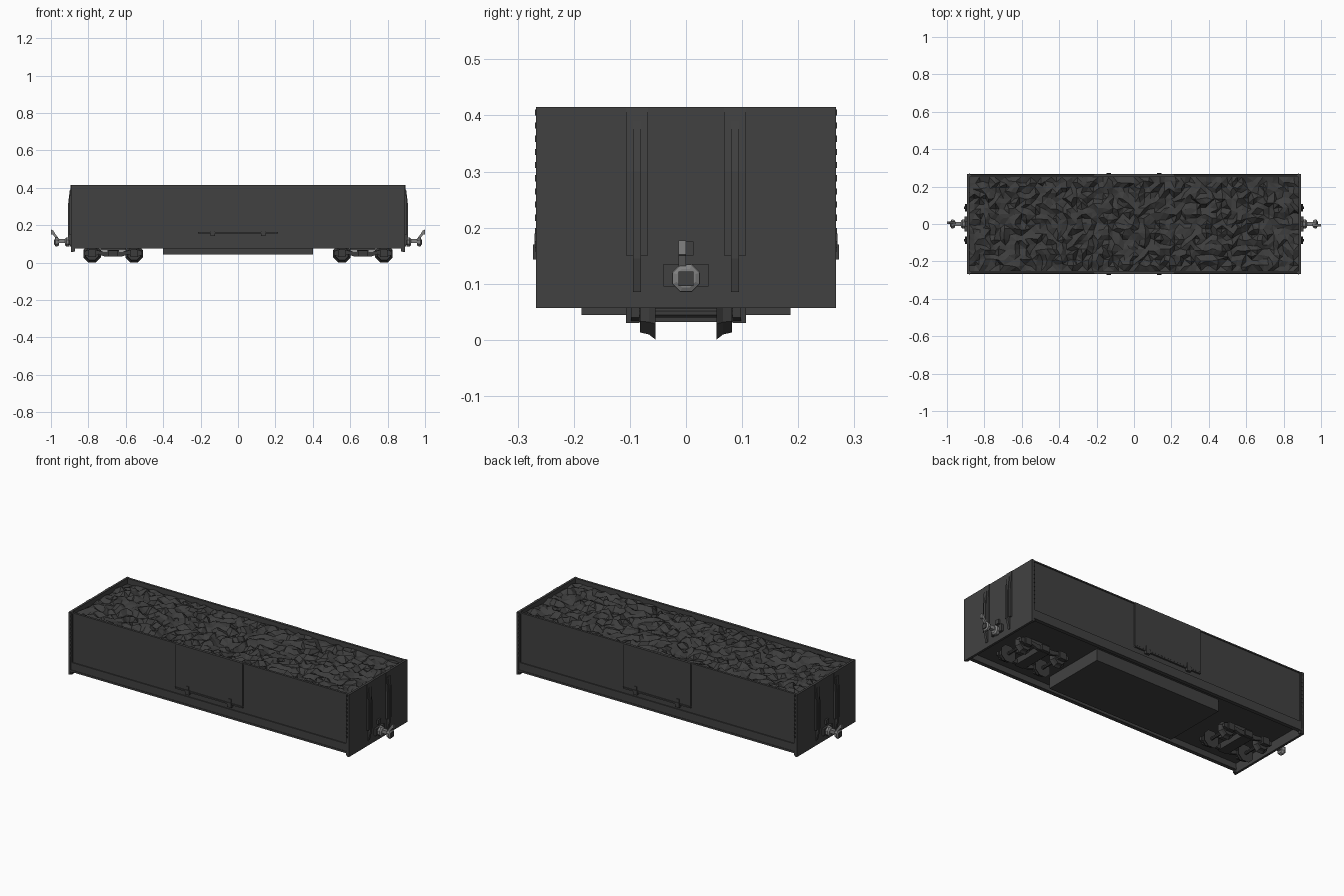
import bpy, bmesh, math, random
from mathutils import Vector, Matrix

if "Cube" in bpy.data.objects:
    bpy.data.objects.remove(bpy.data.objects["Cube"])

random.seed(4)


def material(name, v):
    m = bpy.data.materials.new(name)
    m.diffuse_color = (v, v, v, 1)
    m.use_nodes = True
    m.node_tree.nodes["Principled BSDF"].inputs["Base Color"].default_value = m.diffuse_color
    return m


BODY = material("charcoal paint", 0.053)
COAL = material("coal black", 0.047)
WHEEL = material("dark iron", 0.045)
STEEL = material("coupler steel", 0.22)


def finish(bm, name, mat):
    bmesh.ops.recalc_face_normals(bm, faces=bm.faces)
    me = bpy.data.meshes.new(name)
    bm.to_mesh(me)
    bm.free()
    me.materials.append(mat)
    ob = bpy.data.objects.new(name, me)
    bpy.context.collection.objects.link(ob)
    return ob


def add_box(bm, x, y, z):
    """Box from (min, max) pairs."""
    size = Matrix.Diagonal((abs(x[1] - x[0]), abs(y[1] - y[0]), abs(z[1] - z[0]), 1))
    mid = Matrix.Translation(((x[0] + x[1]) / 2, (y[0] + y[1]) / 2, (z[0] + z[1]) / 2))
    bmesh.ops.create_cube(bm, size=1, matrix=mid @ size)


def add_prism(bm, pts, y0, y1):
    """Extrude an (x, z) outline along y."""
    a = [bm.verts.new((x, y0, z)) for x, z in pts]
    b = [bm.verts.new((x, y1, z)) for x, z in pts]
    bm.faces.new(a)
    bm.faces.new(b[::-1])
    for i in range(len(pts)):
        j = (i + 1) % len(pts)
        bm.faces.new((a[i], b[i], b[j], a[j]))


def add_lathe(bm, profile, center, axis, n):
    """Closed revolve of (offset, radius) points about the x or y axis."""
    rings = []
    for off, r in profile:
        ring = []
        for i in range(n):
            t = 2 * math.pi * (i + 0.5) / n
            c, s = r * math.cos(t), r * math.sin(t)
            p = (off, c, s) if axis == 'x' else (c, off, s)
            ring.append(bm.verts.new(Vector(center) + Vector(p)))
        rings.append(ring)
    for a, b in zip(rings, rings[1:]):
        for i in range(n):
            bm.faces.new((a[i], a[(i + 1) % n], b[(i + 1) % n], b[i]))
    bm.faces.new(rings[0])
    bm.faces.new(rings[-1])


# Side walls, lower sills and floor
bm = bmesh.new()
add_box(bm, (-.885, .885), (-.25, .25), (.112, .14))
for s in (-1, 1):
    add_box(bm, (-.89, .89), (s * .25, s * .258), (.08, .413))
    add_box(bm, (-.89, .89), (s * .255, s * .264), (.08, .128))
    add_box(bm, (-.89, .89), (s * .245, s * .267), (.075, .085))
    add_box(bm, (-.89, .89), (s * .25, s * .263), (.408, .415))
finish(bm, "wagon_sides", BODY)

# End walls with corner straps
bm = bmesh.new()
for e in (-1, 1):
    add_box(bm, (e * .88, e * .893), (-.267, .267), (.057, .415))
    for s in (-1, 1):
        add_box(bm, (e * .872, e * .89), (s * .25, s * .264), (.06, .415))
finish(bm, "wagon_ends", BODY)

# End stakes: a wide rib with a narrow tapered rib over it
bm = bmesh.new()
for e in (-1, 1):
    for y in (-.0875, .0875):
        wide = [(.89, .415), (.895, .415), (.904, .3), (.904, .15), (.89, .15)]
        thin = [(.89, .39), (.899, .39), (.91, .3), (.91, .145), (.897, .085), (.89, .085)]
        add_prism(bm, [(e * x, z) for x, z in wide], y - .0195, y + .0195)
        add_prism(bm, [(e * x, z) for x, z in thin], y - .007, y + .007)
finish(bm, "end_stakes", BODY)

# Rivets down each side corner
bm = bmesh.new()
for e in (-1, 1):
    for s in (-1, 1):
        for i in range(11):
            z = .165 + i * .0235
            add_box(bm, (e * .876, e * .883), (s * .258, s * .269), (z, z + .011))
finish(bm, "corner_rivets", BODY)

# Side doors with bottom rod and hinges
bm = bmesh.new()
for s in (-1, 1):
    add_box(bm, (-.215, .215), (s * .25, s * .266), (.167, .415))
    add_box(bm, (-.215, .215), (s * .257, s * .268), (.157, .165))
    for x in (-.135, .135):
        add_box(bm, (x - .013, x + .013), (s * .257, s * .273), (.143, .17))
        add_box(bm, (x - .009, x + .009), (s * .257, s * .27), (.165, .19))
finish(bm, "side_doors", BODY)

# Underfloor hopper box and bogie mounts
bm = bmesh.new()
add_box(bm, (-.4, .4), (-.186, .186), (.044, .12))
for e in (-1, 1):
    add_box(bm, (e * .6, e * .735), (-.05, .05), (.065, .12))
finish(bm, "underfloor_box", BODY)

# Coal load: jittered grid of lumps
bm = bmesh.new()
bmesh.ops.create_grid(bm, x_segments=64, y_segments=18, size=1)
for v in bm.verts:
    edge = abs(v.co.x) > .999 or abs(v.co.y) > .999
    j = 0 if edge else .008
    v.co.x = v.co.x * .882 + random.uniform(-j, j)
    v.co.y = v.co.y * .25 + random.uniform(-j, j)
    v.co.z = .386 + (random.uniform(-.005, .01) if edge else random.uniform(-.012, .024))
bmesh.ops.triangulate(bm, faces=bm.faces)
finish(bm, "coal_load", COAL)

# Bogies: flanged eight-sided wheels on axles
wheel = [(.054, .02), (.0542, .051), (.066, .041), (.082, .037), (.082, .015)]
bm = bmesh.new()
for x in (-.78, -.555, .555, .78):
    for s in (-1, 1):
        add_lathe(bm, [(s * o, r) for o, r in wheel], (x, 0, .0475), 'y', 8)
    add_lathe(bm, [(-.085, .009), (.085, .009)], (x, 0, .048), 'y', 8)
finish(bm, "wheels", WHEEL)

# Bogie side frames with axle boxes and a bolster
half = [(.155, .04), (.155, .06), (.125, .072), (.095, .066), (.05, .06)]
low = [(.05, .034), (.08, .045), (.1, .034), (.12, .03)]
top = half + [(-x, z) for x, z in half[::-1]]
outline = top + [(-x, z) for x, z in low[::-1]] + low
bm = bmesh.new()
for c in (-.6675, .6675):
    for s in (-1, 1):
        add_prism(bm, [(c + x, z) for x, z in outline], s * .083, s * .098)
        for d in (-.1125, .1125):
            add_box(bm, (c + d - .02, c + d + .02), (s * .083, s * .107), (.03, .07))
        add_box(bm, (c - .025, c + .025), (s * .085, s * .107), (.034, .066))
    add_box(bm, (c - .03, c + .03), (-.09, .09), (.032, .068))
finish(bm, "bogie_frames", WHEEL)

# Coupler mounting plates
bm = bmesh.new()
for e in (-1, 1):
    add_box(bm, (e * .89, e * .906), (-.04, .04), (.095, .135))
    add_box(bm, (e * .89, e * .903), (-.013, .013), (.15, .175))
finish(bm, "coupler_plates", BODY)

# Couplers: octagonal collar, shank, knuckle and raised hook
hook = [(.955, .125), (.972, .125), (.99, .15), (1, .152), (1, .177), (.988, .172), (.978, .155)]
bm = bmesh.new()
for e in (-1, 1):
    add_lathe(bm, [(e * .9, .027), (e * .918, .027), (e * .925, .018)], (0, 0, .11), 'x', 8)
    add_box(bm, (e * .9, e * .965), (-.01, .01), (.105, .125))
    add_lathe(bm, [(e * .958, .02), (e * .966, .026), (e * .976, .026), (e * .98, .018)],
              (0, 0, .11), 'x', 8)
    add_prism(bm, [(e * x, z) for x, z in hook], -.013 * e, 0)
finish(bm, "couplers", STEEL)
bm = bmesh.new()
for e in (-1, 1):
    add_box(bm, (e * .96, e * .985), (-.013, .013), (.096, .122))
finish(bm, "coupler_blocks", BODY)
